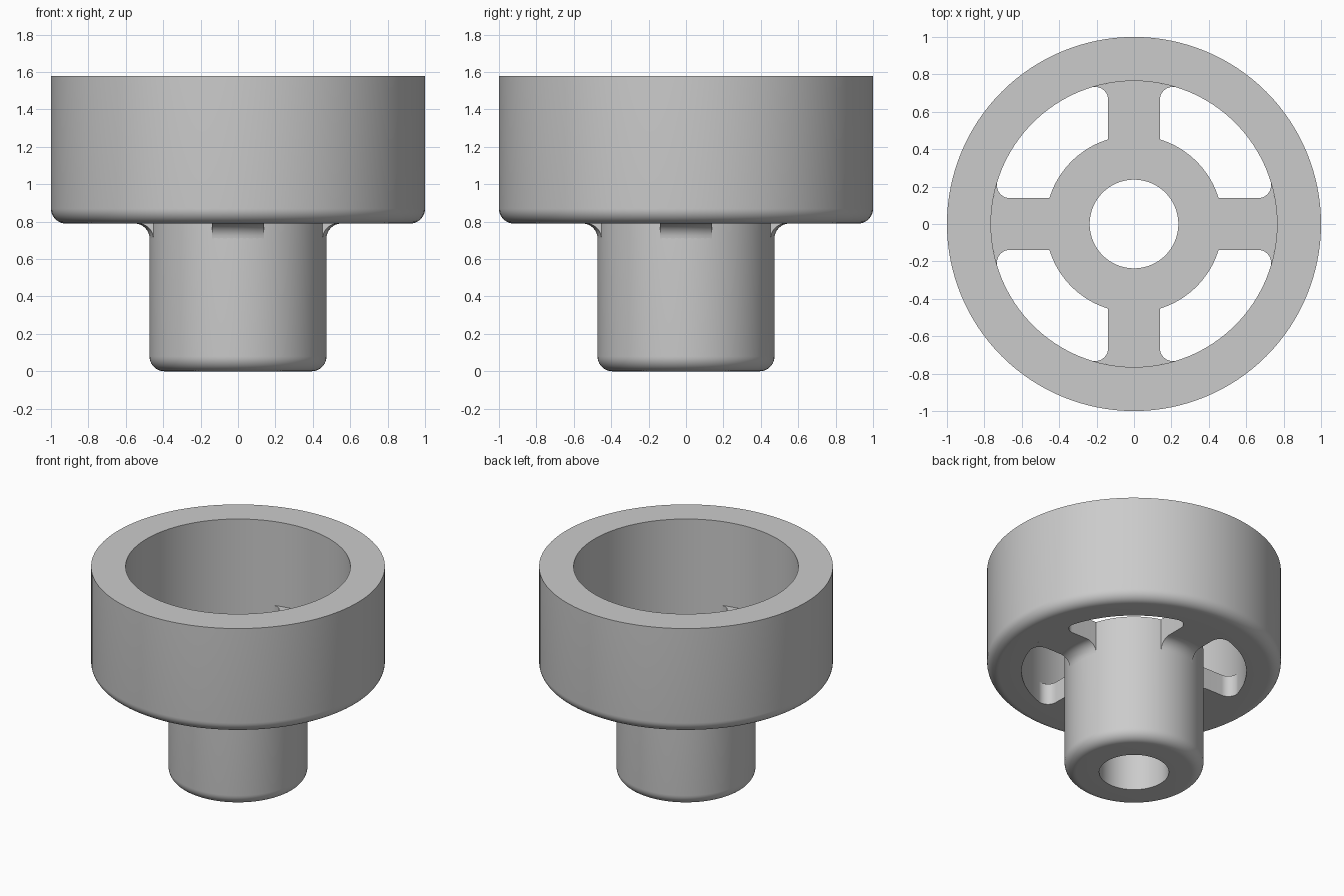
import bpy, bmesh
from math import sin, cos, pi, sqrt, atan2, asin, hypot, radians

if "Cube" in bpy.data.objects:
    bpy.data.objects.remove(bpy.data.objects["Cube"], do_unlink=True)

# Main sizes
HUB, BORE, INNER, OUTER = 0.473, 0.237, 0.765, 1.0
UNDER, FLOOR, TOP = 0.79, 0.95, 1.58
HALF, ROUND, CORNER = 0.138, 0.08, 0.07

grey = bpy.data.materials.new("plain_grey")
grey.use_nodes = True
grey.diffuse_color = (0.6, 0.6, 0.6, 1)
grey.node_tree.nodes["Principled BSDF"].inputs["Base Color"].default_value = (0.6, 0.6, 0.6, 1)


def arc(cx, cy, r, a0, a1, steps):
    return [(cx + r * cos(a0 + (a1 - a0) * i / steps),
             cy + r * sin(a0 + (a1 - a0) * i / steps)) for i in range(steps + 1)]


def finish(name, bm):
    bmesh.ops.recalc_face_normals(bm, faces=bm.faces[:])
    mesh = bpy.data.meshes.new(name)
    bm.to_mesh(mesh)
    bm.free()
    mesh.materials.append(grey)
    obj = bpy.data.objects.new(name, mesh)
    bpy.context.collection.objects.link(obj)
    bpy.ops.object.select_all(action='DESELECT')
    obj.select_set(True)
    bpy.context.view_layer.objects.active = obj
    bpy.ops.object.shade_smooth_by_angle(angle=radians(30))
    return obj


def lathe(name, profile, steps=128):
    bm = bmesh.new()
    rings = [[bm.verts.new((r * cos(2 * pi * s / steps), r * sin(2 * pi * s / steps), z))
              for r, z in profile] for s in range(steps)]
    n = len(profile)
    for s in range(steps):
        a, b = rings[s], rings[(s + 1) % steps]
        for i in range(n):
            j = (i + 1) % n
            bm.faces.new((a[i], b[i], b[j], a[j]))
    return finish(name, bm)


def ring_profile(r_in, r_out, z0, z1):
    # Tube section with a rounded lower outer edge
    return [(r_in, z0)] + arc(r_out - ROUND, z0 + ROUND, ROUND, -pi / 2, 0, 10) + \
           [(r_out, z1), (r_in, z1)]


lathe("hub", ring_profile(BORE, HUB, 0, FLOOR))
lathe("cup_wall", ring_profile(INNER, OUTER, UNDER, TOP))

# Plan outline of a spoke along +x, flaring into the cup wall
cy = HALF + CORNER
cx = sqrt((INNER - CORNER) ** 2 - cy ** 2)
tip = atan2(cy, cx)
flare = arc(cx, cy, CORNER, -pi / 2, tip, 12)
rim_arc = arc(0, 0, INNER, tip, -tip, 16)
hub_angle = asin(HALF / HUB)
outline = arc(0, 0, HUB, -hub_angle, hub_angle, 8) + flare + rim_arc[1:-1] + \
          [(x, -y) for x, y in reversed(flare)]


def spoke(name, turn):
    bm = bmesh.new()

    def vert(x, y, z):
        return bm.verts.new((x * cos(turn) - y * sin(turn), x * sin(turn) + y * cos(turn), z))

    # Flat arm
    low = [vert(x, y, UNDER) for x, y in outline]
    high = [vert(x, y, FLOOR) for x, y in outline]
    bm.faces.new(low[::-1])
    bm.faces.new(high)
    for i in range(len(low)):
        j = (i + 1) % len(low)
        bm.faces.new((low[i], low[j], high[j], high[i]))

    # Hollow fillet between the arm's underside and the hub
    section = arc(HUB + ROUND, UNDER - ROUND, ROUND, pi, pi / 2, 8)
    ys = [HALF * (k / 4 - 1) for k in range(9)]
    grid = [[vert(sqrt(r * r - y * y), y, z) for y in ys] for r, z in section]
    for a, b in zip(grid, grid[1:]):
        for k in range(8):
            bm.faces.new((a[k], a[k + 1], b[k + 1], b[k]))
    for k in (0, 8):
        corner = vert(sqrt(HUB ** 2 - ys[k] ** 2), ys[k], UNDER)
        bm.faces.new([row[k] for row in grid] + [corner])
    return finish(name, bm)


for i, side in enumerate(("left", "back", "right", "front")):
    spoke(side + "_spoke", i * pi / 2)
